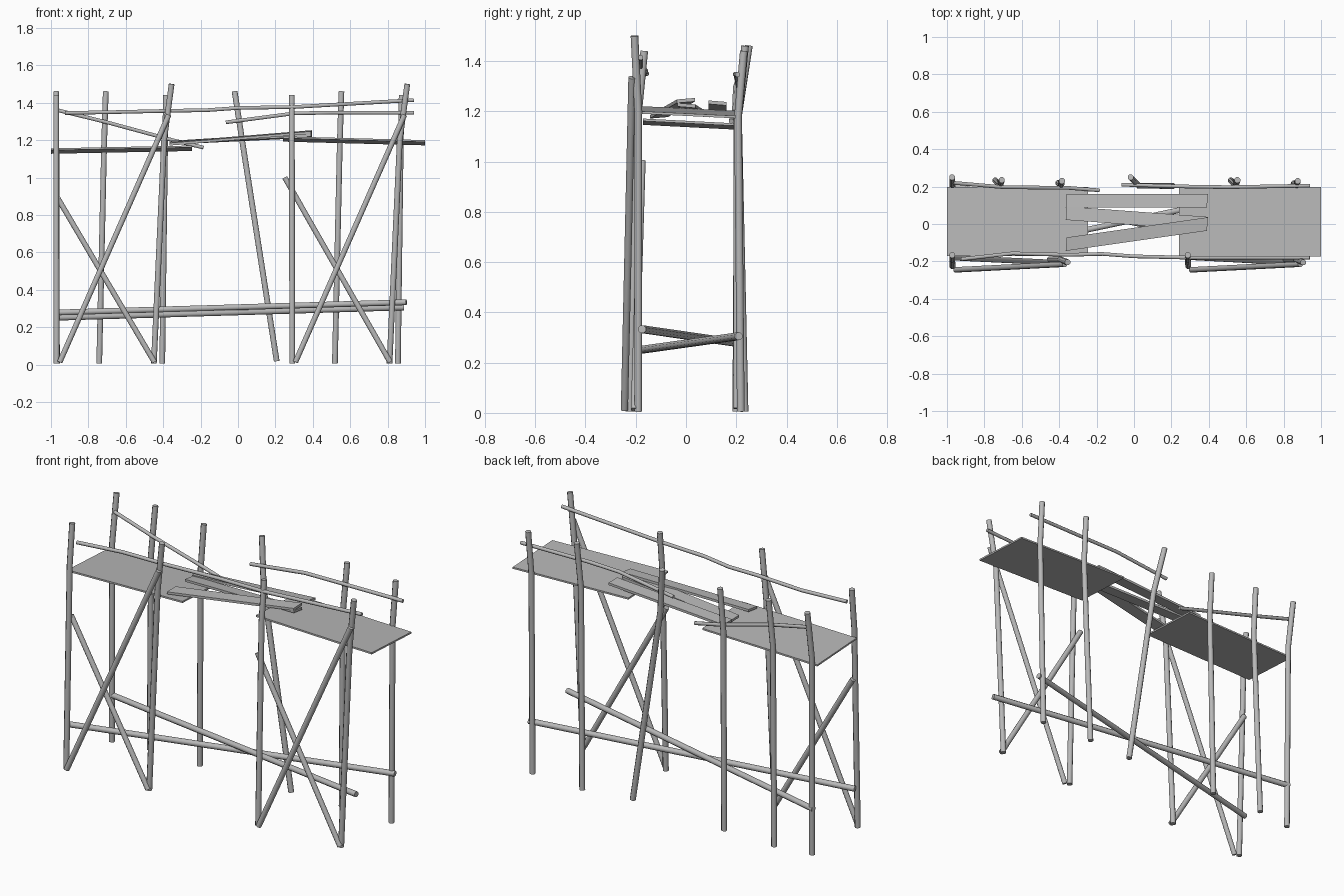
import bpy, bmesh, math
from mathutils import Vector

if "Cube" in bpy.data.objects:
    bpy.data.objects.remove(bpy.data.objects["Cube"])

grey = bpy.data.materials.new("weathered_grey")
grey.diffuse_color = (0.48, 0.48, 0.48, 1)
grey.use_nodes = True
grey.node_tree.nodes["Principled BSDF"].inputs["Base Color"].default_value = grey.diffuse_color


def pole(name, pts, r=0.0165, sides=8):
    """Round stick swept through a few points, capped at both ends."""
    pts = [Vector(p) for p in pts]
    bm = bmesh.new()
    rings = []
    for i, p in enumerate(pts):
        d = (pts[min(i + 1, len(pts) - 1)] - pts[max(i - 1, 0)]).normalized()
        ref = Vector((1, 0, 0)) if abs(d.z) > 0.7 else Vector((0, 0, 1))
        u = ref.cross(d).normalized()
        v = d.cross(u)
        ang = [2 * math.pi * (k + 0.5) / sides for k in range(sides)]
        rings.append([bm.verts.new(p + r * (u * math.cos(a) + v * math.sin(a))) for a in ang])
    for a, b in zip(rings, rings[1:]):
        for k in range(sides):
            n = (k + 1) % sides
            bm.faces.new((a[k], a[n], b[n], b[k])).smooth = True
    bm.faces.new(rings[0][::-1])
    bm.faces.new(rings[-1])
    for f in (bm.faces[:] if not bm.faces.ensure_lookup_table() else []):
        if len(f.verts) == sides:
            for e in f.edges:
                e.smooth = False
    return finish(name, bm)


def board(name, corners, t):
    """Flat board: four top corners (counter-clockwise) and a thickness."""
    bm = bmesh.new()
    top = [bm.verts.new(c) for c in corners]
    bot = [bm.verts.new((x, y, z - t)) for x, y, z in corners]
    bm.faces.new(top)
    bm.faces.new(bot[::-1])
    for k in range(4):
        n = (k + 1) % 4
        bm.faces.new((top[n], top[k], bot[k], bot[n]))
    return finish(name, bm)


def finish(name, bm):
    bmesh.ops.recalc_face_normals(bm, faces=bm.faces)
    me = bpy.data.meshes.new(name)
    bm.to_mesh(me)
    bm.free()
    me.materials.append(grey)
    ob = bpy.data.objects.new(name, me)
    bpy.context.collection.objects.link(ob)
    return ob


# Front trestles: two posts plus a crossed pair of braces, repeated along x
for side, dx, short_top in (("left", 0, (-0.97, -0.18, 0.90)), ("right", 1.26, (-1.01, -0.175, 1.0))):
    def sh(*pts):
        return [(x + dx, y, z) for x, y, z in pts]
    pole(f"front_outer_post_{side}", sh((-0.97, -0.225, 0.005), (-0.972, -0.19, 1.2), (-0.972, -0.166, 1.44)))
    pole(f"front_leaning_post_{side}", sh((-0.45, -0.19, 0.005), (-0.395, -0.19, 1.2), (-0.355, -0.205, 1.5)))
    pole(f"long_brace_{side}", sh((-0.953, -0.245, 0.013), (-0.37, -0.215, 1.335)), 0.0155)
    pole(f"short_brace_{side}", sh(short_top, (-0.447, -0.205, 0.013)), 0.0155)

# Back posts, kinked outward above the deck
for name, xb, yb, xt, yt, zt in (
        ("corner_left", -0.968, 0.2, -0.972, 0.25, 1.46),
        ("mid_left", -0.742, 0.233, -0.707, 0.235, 1.46),
        ("inner_left", -0.405, 0.22, -0.385, 0.23, 1.44),
        ("mid_right", 0.518, 0.233, 0.553, 0.235, 1.46),
        ("corner_right", 0.855, 0.218, 0.875, 0.23, 1.44)):
    xm = xb + (xt - xb) * 0.75
    pole(f"back_post_{name}", [(xb, yb, 0.005), (xm, 0.207, 1.18), (xt, yt, zt)])
pole("back_post_slanted", [(0.207, 0.203, 0.018), (0.025, 0.205, 1.18), (-0.018, 0.25, 1.46)])

# Crossed low tie beams
pole("low_beam_rising", [(-0.98, -0.185, 0.25), (0.885, 0.21, 0.305)])
pole("low_beam_crossing", [(-0.98, 0.205, 0.278), (0.9, -0.175, 0.333)])

# Handrails
pole("front_handrail", [(-0.925, -0.188, 1.345), (-0.65, -0.157, 1.35), (-0.35, -0.165, 1.357),
                        (-0.17, -0.16, 1.36), (0, -0.173, 1.372), (0.3, -0.18, 1.377),
                        (0.94, -0.18, 1.414)], 0.0105)
pole("fallen_handrail", [(-0.965, 0.22, 1.36), (-0.7, 0.197, 1.295), (-0.35, 0.193, 1.2),
                         (-0.185, 0.18, 1.16)], 0.0105)
pole("back_handrail", [(-0.065, 0.21, 1.295), (0.3, 0.2, 1.343), (0.5, 0.197, 1.347), (0.94, 0.205, 1.346)], 0.0105)

# Broken deck halves
board("deck_left", [(-1, -0.172, 1.156), (-0.245, -0.172, 1.171), (-0.245, 0.197, 1.152), (-1, 0.197, 1.137)], 0.01)
board("deck_right", [(0.24, -0.175, 1.22), (1, -0.175, 1.2), (1, 0.197, 1.182), (0.24, 0.197, 1.202)], 0.01)

# Loose planks bridging the gap: y at left, y at right, z at left, z at right, sideways tilt
for i, (yl, yr, zl, zr, roll) in enumerate(((0.125, 0.125, 1.193, 1.24, 0.003),
                                            (0.058, 0.002, 1.193, 1.23, 0.003),
                                            (-0.108, 0.0, 1.188, 1.25, -0.003)), 1):
    h = 0.036
    board(f"loose_plank_{i}", [(-0.365, yl - h, zl + roll), (0.39, yr - h, zr + roll),
                               (0.395, yr + h, zr - roll), (-0.36, yl + h, zl - roll)], 0.014)
